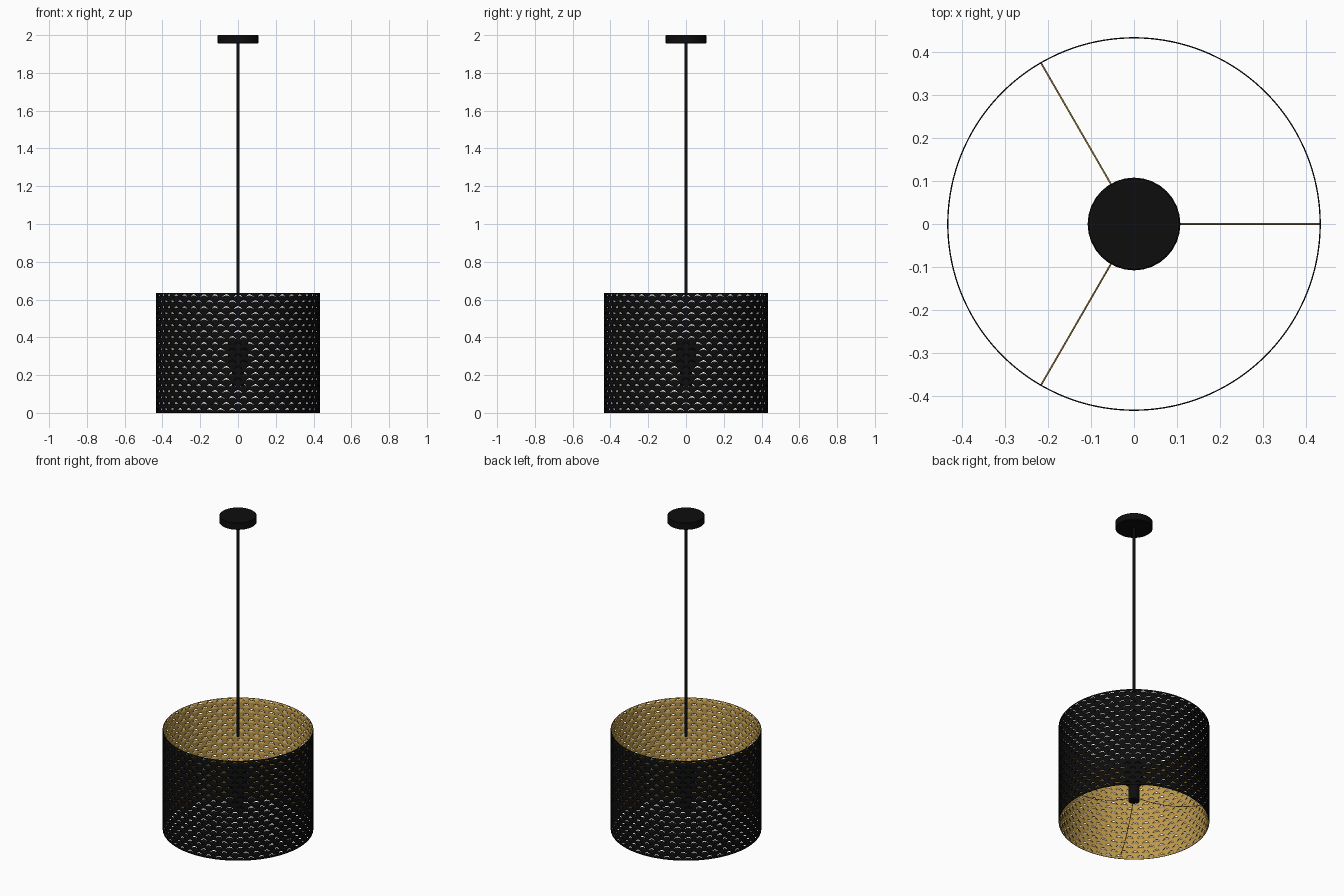
import bpy, bmesh, math
from mathutils import Vector

cube = bpy.data.objects.get("Cube")
if cube:
    bpy.data.objects.remove(cube)


def material(name, color, rough):
    m = bpy.data.materials.new(name)
    m.use_nodes = True
    m.diffuse_color = (*color, 1)
    bsdf = m.node_tree.nodes["Principled BSDF"]
    bsdf.inputs["Base Color"].default_value = (*color, 1)
    bsdf.inputs["Roughness"].default_value = rough
    return m


black = material("matte black", (0.004, 0.004, 0.004), 0.6)
gold = material("warm gold", (0.52, 0.32, 0.07), 0.5)


def add_object(name, bm, mats):
    mesh = bpy.data.meshes.new(name)
    bm.normal_update()
    bm.to_mesh(mesh)
    bm.free()
    for m in mats:
        mesh.materials.append(m)
    ob = bpy.data.objects.new(name, mesh)
    bpy.context.collection.objects.link(ob)
    return ob


def smooth(ob, degrees=40):
    bpy.ops.object.select_all(action="DESELECT")
    ob.select_set(True)
    bpy.context.view_layer.objects.active = ob
    bpy.ops.object.shade_smooth_by_angle(angle=math.radians(degrees))


def lathe(name, profile, mat, sides=32):
    """Spin an (r, z) profile that starts and ends on the axis."""
    bm = bmesh.new()
    verts = [bm.verts.new((r, 0, z)) for r, z in profile]
    edges = [bm.edges.new(pair) for pair in zip(verts, verts[1:])]
    bmesh.ops.spin(bm, geom=verts + edges, cent=(0, 0, 0), axis=(0, 0, 1),
                   angle=math.tau, steps=sides)
    bmesh.ops.remove_doubles(bm, verts=bm.verts, dist=1e-5)
    bmesh.ops.recalc_face_normals(bm, faces=bm.faces)
    ob = add_object(name, bm, [mat])
    smooth(ob)
    return ob


# Perforated drum: staggered rows of arched slits left open in a curved grid
RADIUS, HEIGHT, WALL = 0.435, 0.635, 0.003
ROWS, CELLS, STEPS = 20, 44, 8
COLS = CELLS * STEPS
ROW_H = HEIGHT / ROWS


def slit_levels(step):
    """Lower and upper slit edge as a fraction of the row height."""
    u = min(max((step - 1) / (STEPS - 2), 0), 1)
    arch = math.sin(math.pi * u)
    return 0.25 + 0.35 * arch, 0.25 + 0.55 * arch


bm = bmesh.new()
rings = []
for row in range(ROWS):
    levels = [slit_levels((c + row % 2 * STEPS // 2) % STEPS) for c in range(COLS)]
    for k in range(3):
        ring = []
        for c in range(COLS):
            a = math.tau * c / COLS
            t = 0 if k == 0 else levels[c][k - 1]
            ring.append(bm.verts.new((RADIUS * math.cos(a), RADIUS * math.sin(a),
                                      (row + t) * ROW_H)))
        rings.append(ring)
rings.append([bm.verts.new((v.co.x, v.co.y, HEIGHT)) for v in rings[0]])
for i, (low, high) in enumerate(zip(rings, rings[1:])):
    for c in range(COLS):
        if i % 3 == 1:
            continue  # open slit
        d = (c + 1) % COLS
        bm.faces.new((low[c], low[d], high[d], high[c]))
# close the short bridges between neighbouring slits
bmesh.ops.remove_doubles(bm, verts=bm.verts, dist=1e-5)
for row in range(ROWS):
    low, high = rings[row * 3 + 1], rings[row * 3 + 2]
    for c in range(COLS):
        d = (c + 1) % COLS
        step = (c + row % 2 * STEPS // 2) % STEPS
        ends = [low[c], low[d], high[d], high[c]]
        if step in (0, STEPS - 1) and all(v.is_valid for v in ends):
            bm.faces.new(ends)
shade = add_object("drum_shade", bm, [black, gold])
solid = shade.modifiers.new("thickness", "SOLIDIFY")
solid.thickness = WALL
solid.offset = -1
solid.material_offset = 1
smooth(shade)

# Ceiling canopy and hanging rod
lathe("ceiling_canopy", [(0, 1.955), (0.105, 1.955), (0.108, 1.958),
                         (0.108, 1.997), (0.105, 2.0), (0, 2.0)], black)
lathe("hanging_rod", [(0, 0.59), (0.008, 0.59), (0.008, 1.957), (0, 1.957)], black, 16)

# Lamp socket with a wider upper cup
lathe("lamp_socket", [(0, 0.14), (0.033, 0.14), (0.033, 0.25), (0.053, 0.26),
                      (0.053, 0.39), (0, 0.39)], black)

# Three thin drooping arms joining the socket to the lower rim
for n in range(3):
    a = math.tau * n / 3
    curve = bpy.data.curves.new("support_arm", "CURVE")
    curve.dimensions = "3D"
    curve.bevel_depth = 0.002
    curve.bevel_resolution = 1
    spline = curve.splines.new("POLY")
    spline.points.add(12)
    for i, p in enumerate(spline.points):
        t = i / 12
        r = 0.03 + t * 0.402
        p.co = (r * math.cos(a), r * math.sin(a), 0.03 + 0.12 * (1 - t) ** 2, 1)
    curve.materials.append(gold)
    arm = bpy.data.objects.new(f"support_arm_{n + 1}", curve)
    bpy.context.collection.objects.link(arm)
